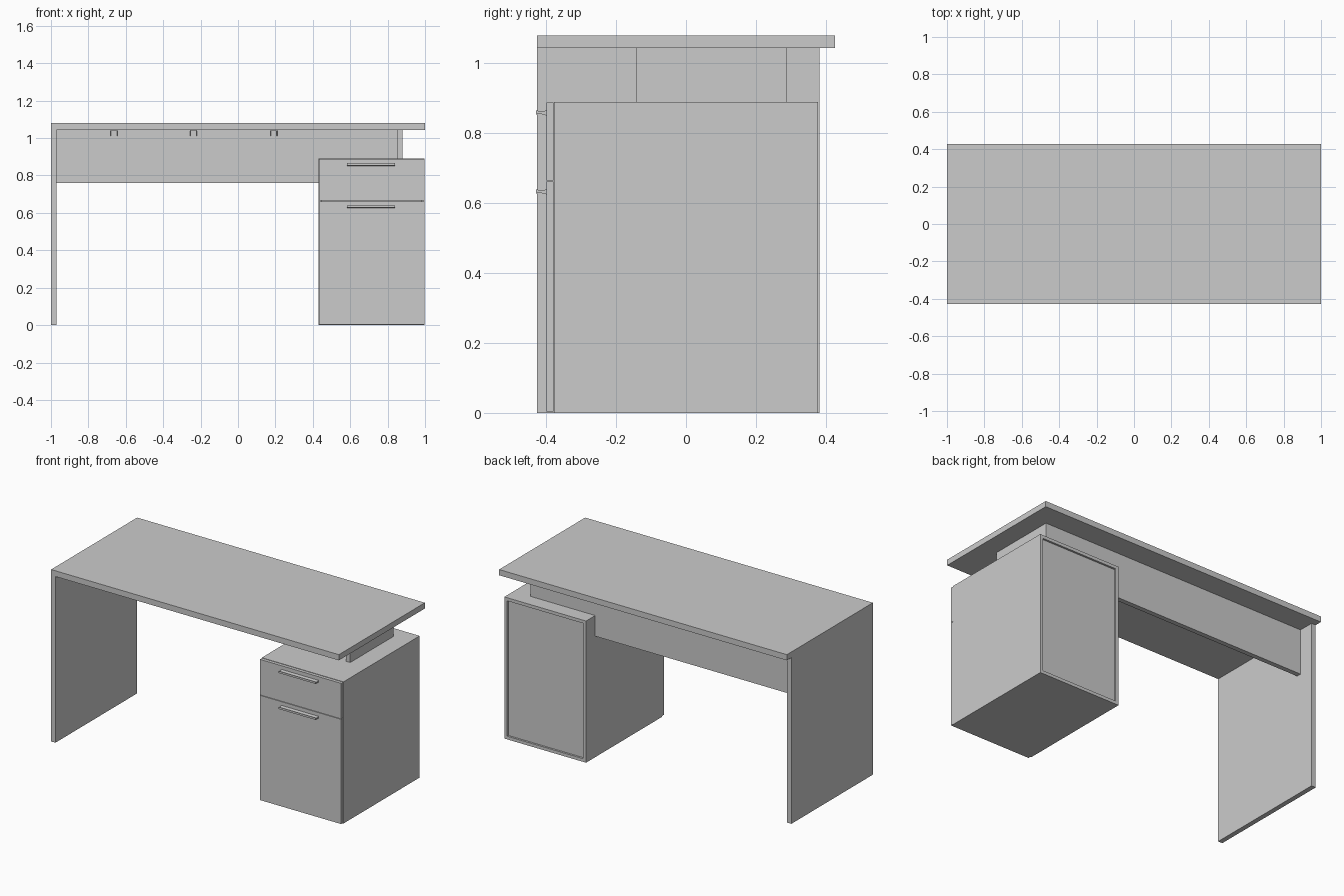
import bpy, bmesh
from mathutils import Vector

if "Cube" in bpy.data.objects:
    bpy.data.objects.remove(bpy.data.objects["Cube"])


def finish(name, bm):
    bmesh.ops.recalc_face_normals(bm, faces=bm.faces)
    me = bpy.data.meshes.new(name)
    bm.to_mesh(me)
    bm.free()
    ob = bpy.data.objects.new(name, me)
    bpy.context.collection.objects.link(ob)
    return ob


def prism(name, pts, direction):
    """Extrude a closed outline of 3D points along a direction."""
    bm = bmesh.new()
    face = bm.faces.new([bm.verts.new(p) for p in pts])
    out = bmesh.ops.extrude_face_region(bm, geom=[face])
    verts = [g for g in out["geom"] if isinstance(g, bmesh.types.BMVert)]
    bmesh.ops.translate(bm, verts=verts, vec=Vector(direction))
    return finish(name, bm)


def box(name, x0, x1, y0, y1, z0, z1):
    return prism(name, [(x0, y0, z0), (x1, y0, z0), (x1, y1, z0), (x0, y1, z0)],
                 (0, 0, z1 - z0))


T = 0.03            # board thickness
TOP_Z = 1.044       # underside of the desktop
CX0, CX1 = 0.43, 0.998   # cabinet width
CY0, CY1 = -0.378, 0.378  # cabinet depth
CZ = 0.89           # cabinet height
W = 0.02            # cabinet wall

# desktop and side leg
box("desktop", -1, 1, -0.427, 0.427, TOP_Z, 1.08)
box("left_leg_panel", -1, -1 + T, -0.427, 0.382, 0, TOP_Z)

# rear panel, notched over the cabinet
PY0, PY1 = 0.257, 0.287
outline = [(-0.97, 0.76), (CX0, 0.76), (CX0, CZ), (0.88, CZ), (0.88, TOP_Z), (-0.97, TOP_Z)]
prism("rear_panel", [(x, PY0, z) for x, z in outline], (0, PY1 - PY0, 0))

# riser between cabinet and desktop
box("riser_board", 0.85, 0.88, -0.143, PY0, CZ, TOP_Z)

# cabinet carcass
for side, x in (("left", CX0), ("right", CX1 - W)):
    box(f"cabinet_{side}_side", x, x + W, CY0, CY1, 0, CZ)
for name, z in (("bottom", 0), ("top", CZ - W)):
    box(f"cabinet_{name}", CX0 + W, CX1 - W, CY0, CY1, z, z + W)
box("cabinet_back", CX0 + W, CX1 - W, CY1 - 0.025, CY1 - 0.012, W, CZ - W)

# drawer and door fronts with full-width pull handles
for name, z0, z1, hz in (("drawer", 0.665, 0.888, 0.859), ("door", 0.004, 0.662, 0.633)):
    box(f"{name}_front", CX0 + 0.002, CX1 - 0.002, -0.399, CY0 - 0.001, z0, z1)
    prof = [(-0.429, -0.005), (-0.417, -0.003), (-0.399, -0.008),
            (-0.399, 0.006), (-0.417, 0.004), (-0.429, 0.007)]
    prism(f"{name}_handle", [(0.583, y, hz + z) for y, z in prof], (0.257, 0, 0))

# angle brackets joining rear panel and desktop
for i, x in enumerate((-0.663, -0.238, 0.192)):
    h, d, t = 0.034, 0.034, 0.005
    ell = [(PY0, TOP_Z), (PY0 - d, TOP_Z), (PY0 - d, TOP_Z - t),
           (PY0 - t, TOP_Z - t), (PY0 - t, TOP_Z - h), (PY0, TOP_Z - h)]
    prism(f"bracket_{i + 1}", [(x - 0.018, y, z) for y, z in ell], (0.036, 0, 0))
    tri = [(PY0 - t, TOP_Z - t), (PY0 - d, TOP_Z - t), (PY0 - t, TOP_Z - h)]
    for k, sx in (("a", -0.018), ("b", 0.015)):
        prism(f"bracket_{i + 1}_gusset_{k}", [(x + sx, y, z) for y, z in tri], (0.003, 0, 0))
    bpy.ops.mesh.primitive_cylinder_add(vertices=12, radius=0.006, depth=0.004,
                                        location=(x, PY0 - t - 0.002, TOP_Z - 0.02),
                                        rotation=(1.5708, 0, 0))
    bpy.context.object.name = f"bracket_{i + 1}_screw"
